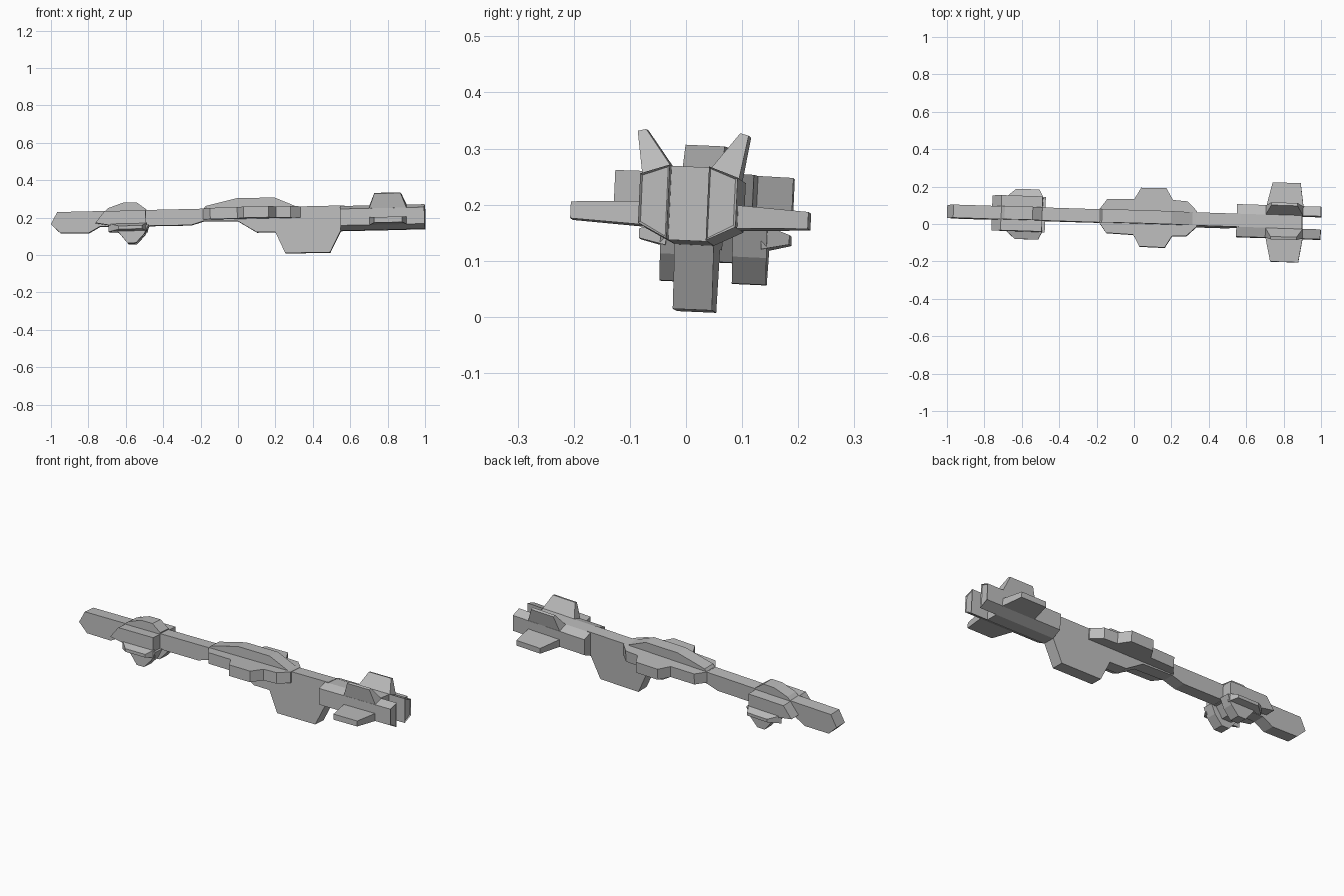
import bpy, bmesh
from mathutils import Matrix, Vector

cube = bpy.data.objects.get("Cube")
if cube:
    bpy.data.objects.remove(cube, do_unlink=True)

mat = bpy.data.materials.new("hull grey")
mat.use_nodes = True
GREY = (0.5, 0.5, 0.5, 1)
mat.diffuse_color = GREY
mat.node_tree.nodes["Principled BSDF"].inputs["Base Color"].default_value = GREY

# The ship lies slightly rolled, pitched and yawed
POSE = (Matrix.Translation((0, 0.035, 0.18)) @ Matrix.Rotation(-0.032, 4, 'Z')
        @ Matrix.Rotation(-0.022, 4, 'Y') @ Matrix.Rotation(-0.045, 4, 'X'))


def loft(name, ring_a, ring_b, mirrored=False, inset=None):
    """Solid between two matching rings, optionally with a recessed end."""
    for side, tag in ((1, "left"), (-1, "right")):
        bm = bmesh.new()
        a, b = ([bm.verts.new((x, y * (-side if mirrored else 1), z)) for x, y, z in ring]
                for ring in (ring_a, ring_b))
        bm.faces.new(a)
        end = bm.faces.new(b[::-1])
        for i in range(len(a)):
            j = (i + 1) % len(a)
            bm.faces.new((a[i], b[i], b[j], a[j]))
        bmesh.ops.recalc_face_normals(bm, faces=bm.faces)
        if inset:
            bmesh.ops.inset_individual(bm, faces=[end], thickness=inset, depth=-inset)
        me = bpy.data.meshes.new(name)
        bm.to_mesh(me)
        bm.free()
        me.materials.append(mat)
        ob = bpy.data.objects.new(f"{name}_{tag}" if mirrored else name, me)
        bpy.context.collection.objects.link(ob)
        ob.matrix_world = POSE
        if not mirrored:
            break


def side_prism(name, profile, y0, y1, mirrored=False):
    """Extrude an (x, z) profile across y."""
    loft(name, [(x, y0, z) for x, z in profile], [(x, y1, z) for x, z in profile], mirrored)


def long_prism(name, section, x0, x1, mirrored=False, inset=None):
    """Extrude a (y, z) section along x."""
    loft(name, [(x0, y, z) for y, z in section], [(x1, y, z) for y, z in section],
         mirrored, inset)


W = 0.035  # half width of the spine

# Spine with the nose, belly and keel
side_prism("spine", [(-1, .005), (-.965, .069), (.57, .071), (.55, -.062), (.49, -.178),
                     (.25, -.177), (.2, -.064), (.1, -.062), (0, 0), (-.18, .005),
                     (-.25, -.016), (-.74, -.014), (-.8, -.047), (-.95, -.044)], -W, W)
side_prism("dorsal_hump", [(-.19, .06), (-.17, .084), (0, .123), (.2, .121), (.34, .06)], -W, W)

# Stepped plate through the middle
half = [(-.185, .035), (-.145, .09), (0, .095), (.035, .157), (.17, .159),
        (.207, .097), (.285, .092), (.337, .042)]
outline = half + [(x, -y) for x, y in reversed(half)]
loft("mid_plate", [(x, y, .011) for x, y in outline], [(x, y, .071) for x, y in outline])

# Tail body and its two recessed engine prongs
top = [(-W, .068), (W, .068), (.087, .05), (.087, -.038)]
long_prism("tail_body", top + [(W, -.064), (-W, -.064), (-.087, -.038), (-.087, .05)], .55, .9)
long_prism("engine_prong", [(W, .068), (.087, .05), (.087, -.038), (W, -.064)],
           .89, 1, mirrored=True, inset=.005)

# Tail fins
loft("side_fin", [(.705, .08, -.039), (.905, .08, -.039), (.905, .08, .003), (.705, .08, .003)],
     [(.735, .212, -.033), (.885, .212, -.033), (.885, .212, -.003), (.735, .212, -.003)],
     mirrored=True)
loft("upper_fin", [(.705, .086, .048), (.905, .086, .048), (.905, W, .066), (.705, W, .066)],
     [(.735, .099, .128), (.875, .099, .128), (.875, .084, .132), (.735, .084, .132)],
     mirrored=True)

# Forward housing around the spine
side_prism("forward_housing", [(-.76, .004), (-.71, .066), (-.49, .066), (-.49, -.017),
                               (-.67, -.012)], -.094, .094)
side_prism("forward_hump", [(-.72, .06), (-.69, .085), (-.61, .112), (-.54, .112),
                            (-.49, .075), (-.49, .06)], -W, W)
loft("forward_wing", [(-.69, .085, -.045), (-.485, .085, -.045), (-.485, .085, .0), (-.69, .085, .0)],
     [(-.635, .134, -.034), (-.51, .134, -.034), (-.51, .134, -.017), (-.635, .134, -.017)],
     mirrored=True)
side_prism("lower_fin", [(-.69, -.005), (-.64, -.045), (-.59, -.107), (-.545, -.107),
                         (-.5, -.06), (-.475, -.01)], .034, .095, mirrored=True)
side_prism("fin_bridge", [(-.66, -.01), (-.6, -.07), (-.545, -.07), (-.5, -.01)], -.04, .04)
